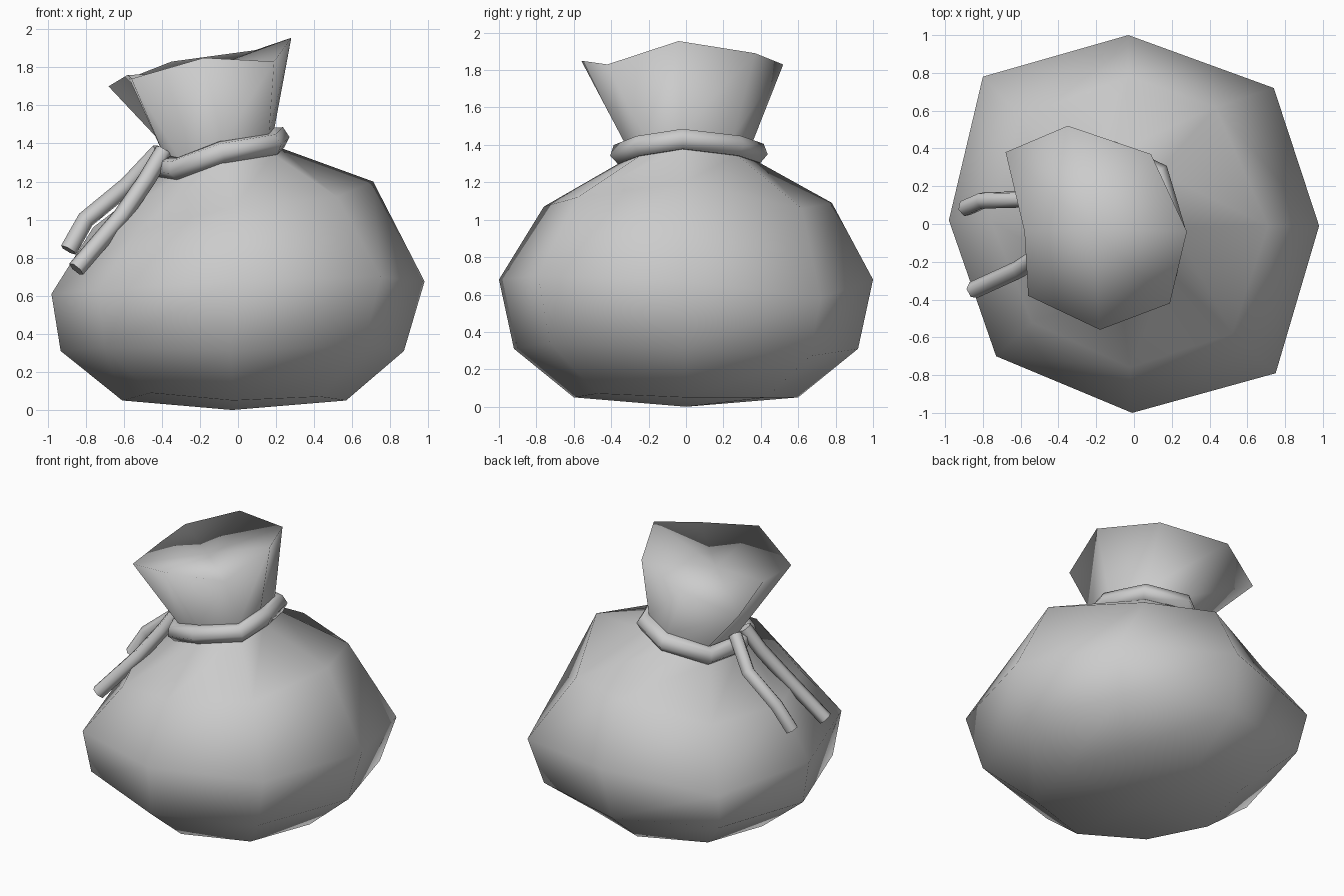
import bpy, bmesh

if "Cube" in bpy.data.objects:
    bpy.data.objects.remove(bpy.data.objects["Cube"])

# eight points round the widest part, starting at the right and going to the back
BELLY = [(.98, -.01), (.74, .72), (-.03, 1.0), (-.8, .78),
         (-.98, .02), (-.73, -.7), (-.01, -1.0), (.75, -.79)]
# shoulder, neck and mouth rings in the same order
SHOULDER = [(.71, -.01, 1.2), (.43, .62, 1.06), (-.03, .78, 1.09), (-.6, .57, .98),
            (-.76, .02, .96), (-.54, -.52, .93), (-.02, -.76, 1.07), (.52, -.58, 1.12)]
NECK = [(.2, -.02, 1.43), (.12, .26, 1.395), (-.1, .365, 1.36), (-.33, .22, 1.27),
        (-.395, .0, 1.28), (-.31, -.23, 1.265), (-.08, -.335, 1.355), (.17, -.23, 1.395)]
MOUTH = [(.28, -.04, 1.955), (.09, .37, 1.89), (-.35, .52, 1.83), (-.68, .38, 1.70),
         (-.58, -.04, 1.76), (-.56, -.38, 1.74), (-.18, -.56, 1.85), (.19, -.42, 1.83)]


def ring(scale, z, lift, dx=0):
    return [(x * scale + dx, y * scale, z + dz) for (x, y), dz in zip(BELLY, lift)]


def grow(points, scale, dz):
    return [(-.09 + (x + .09) * scale, y * scale, z + dz) for x, y, z in points]


def loft(name, rings, start, end):
    """Skin a stack of rings, closing each end with a fan to a centre point."""
    bm = bmesh.new()
    rows = [[bm.verts.new(p) for p in r] for r in rings]
    n = len(rows[0])
    for a, b in zip(rows, rows[1:]):
        for i in range(n):
            j = (i + 1) % n
            bm.faces.new((a[i], a[j], b[j], b[i]))
    for row, centre in ((rows[0], start), (rows[-1], end)):
        c = bm.verts.new(centre)
        for i in range(n):
            bm.faces.new((row[i], row[(i + 1) % n], c))
    bmesh.ops.recalc_face_normals(bm, faces=bm.faces)
    for f in bm.faces:
        f.smooth = True
    mesh = bpy.data.meshes.new(name)
    bm.to_mesh(mesh)
    bm.free()
    ob = bpy.data.objects.new(name, mesh)
    bpy.context.collection.objects.link(ob)


def cord(name, points, radius, closed=False):
    """Six-sided cord along straight segments."""
    cu = bpy.data.curves.new(name, 'CURVE')
    cu.dimensions = '3D'
    cu.bevel_depth = radius
    cu.bevel_resolution = 1
    cu.use_fill_caps = not closed
    sp = cu.splines.new('POLY')
    sp.points.add(len(points) - 1)
    for p, co in zip(sp.points, points):
        p.co = (*co, 1)
    sp.use_cyclic_u = closed
    ob = bpy.data.objects.new(name, cu)
    bpy.context.collection.objects.link(ob)
    bpy.ops.object.select_all(action='DESELECT')
    ob.select_set(True)
    bpy.context.view_layer.objects.active = ob
    bpy.ops.object.convert(target='MESH')
    bpy.ops.object.shade_smooth_by_angle(angle=1.1)


# sack body, neck and flared mouth with a shallow hollow
loft("sack",
     [ring(.6, .05, (0, 0, 0, .03, 0, .04, 0, .02), -.02),
      ring(.92, .31, (0, -.04, 0, .04, 0, .02, 0, .03), -.03),
      ring(1, .67, (.005, -.09, .01, -.06, -.06, -.04, .01, .03)),
      SHOULDER, grow(NECK, 1.05, -.05), grow(NECK, .97, .05), MOUTH],
     (-.03, 0, 0), (-.22, -.03, 1.77))

# rope tied round the neck
cord("neck_rope", grow(NECK, 1.03, 0), .062, True)

# two loose rope ends hanging from the knot
cord("rope_end_front", [(-.39, -.1, 1.36), (-.48, -.15, 1.21), (-.61, -.24, 1.02), (-.85, -.35, .74)], .047)
cord("rope_end_back", [(-.41, .03, 1.36), (-.58, .13, 1.18), (-.8, .125, 1.0), (-.89, .085, .84)], .047)
